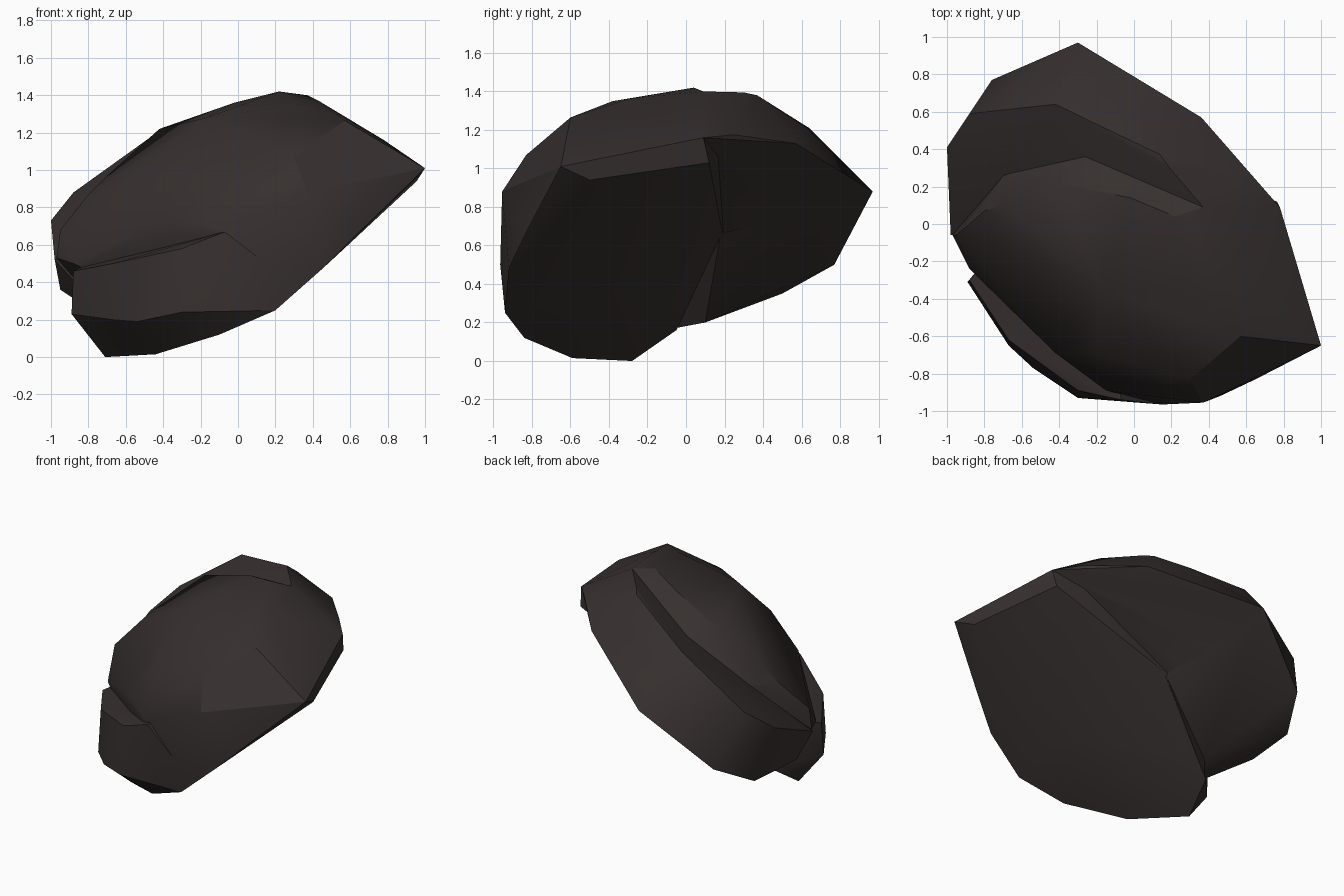
import bpy, bmesh, math

rock = bpy.data.materials.new("dark brown stone")
rock.diffuse_color = (0.037, 0.029, 0.028, 1)


def chunk(name, corners):
    """A chipped block of stone: the convex hull of a few corner points."""
    bm = bmesh.new()
    for c in corners:
        bm.verts.new(c)
    bmesh.ops.convex_hull(bm, input=bm.verts)
    loose = [v for v in bm.verts if not v.link_faces]
    bmesh.ops.delete(bm, geom=loose, context='VERTS')
    bmesh.ops.recalc_face_normals(bm, faces=bm.faces)
    me = bpy.data.meshes.new(name)
    bm.to_mesh(me)
    bm.free()
    me.materials.append(rock)
    ob = bpy.data.objects.new(name, me)
    bpy.context.collection.objects.link(ob)
    return ob


# main slab: broad front face, pointed right tip, tapered underside
main = chunk("boulder", [
    (1, -.65, 1.01), (.955, -.5, .94), (.65, -.83, .67), (.46, -.92, .48), (.2, -.94, .25),
    (.15, -.965, .5), (.37, -.955, .88), (.53, -.87, .84), (.3, -.83, 1.07), (.57, -.6, 1.265),
    (.44, -.28, 1.365), (.32, -.38, 1.35), (-.17, -.35, 1.28), (-.2, -.69, .95),
    (-.42, -.69, .72), (-.15, -.89, .7), (-.88, -.24, .5), (-.95, -.06, .68), (-.8, .07, .87),
    (-.7, .1, .97), (-.42, .22, 1.22), (-.02, .14, 1.36), (.22, .04, 1.42), (.37, .09, 1.4),
    (-.26, .36, 1.18), (-.69, .27, .9), (-.97, -.06, .53), (.2, -.43, .36), (-.2, .05, .52),
    (.78, .09, 1.16), (.765, .12, 1.03), (-.12, .19, .66), (-.66, -.05, .17), (-.1, -.84, .12),
])

# lower lip that juts out under the front face
lip = chunk("lower_lip", [
    (-.71, -.28, 0), (-.44, -.59, .015), (-.1, -.84, .12), (.2, -.94, .25), (-.3, -.93, .24),
    (-.54, -.77, .19), (-.67, -.65, .2), (-.89, -.31, .23), (-.88, -.3, .46), (-.67, -.62, .5),
    (-.3, -.89, .58), (-.07, -.94, .67), (.15, -.965, .5), (-.66, -.05, .16), (-.12, .18, .65),
    (-.8, -.2, .5), (.2, -.43, .36), (-.2, .05, .52),
])

# back slab, set behind a shallow step
back = chunk("back_slab", [
    (-.3, .97, .88), (-.76, .77, .5), (-.9, .5, .35), (-.29, .74, 1.11), (-.42, .64, 1.21),
    (-.88, .59, .88), (-1, .41, .73), (-.98, -.06, .52), (-.69, .27, .91), (-.26, .36, 1.18),
    (.37, .09, 1.4), (.19, .3, 1.395), (.14, .37, 1.38), (.05, .62, 1.215), (.36, .57, 1.13),
    (.64, .25, 1.175), (.78, .09, 1.16), (-.12, .19, .67), (-.93, .1, .38),
])

# underside of the back slab, sweeping down to the lip
root = chunk("back_root", [
    (-.12, .18, .66), (-.52, .1, .2), (-.66, -.06, .17), (-.9, .5, .35), (-.95, .09, .36),
    (-.98, -.06, .52), (-.76, .77, .5), (-1, .41, .73), (-.3, .95, .87), (-.5, .2, .8),
])

# fuse the chunks into one stone
chunks = (lip, back, root)
for part in chunks:
    mod = main.modifiers.new("fuse", 'BOOLEAN')
    mod.operation = 'UNION'
    mod.solver = 'EXACT'
    mod.object = part
fused = bpy.data.meshes.new_from_object(
    main.evaluated_get(bpy.context.evaluated_depsgraph_get()))
main.modifiers.clear()
main.data = fused
for part in chunks:
    bpy.data.objects.remove(part)

# clean up and keep only the strong edges sharp
bm = bmesh.new()
bm.from_mesh(fused)
bmesh.ops.remove_doubles(bm, verts=bm.verts, dist=0.004)
bm.to_mesh(fused)
bm.free()
bpy.context.view_layer.objects.active = main
main.select_set(True)
bpy.ops.object.shade_smooth_by_angle(angle=math.radians(30))
